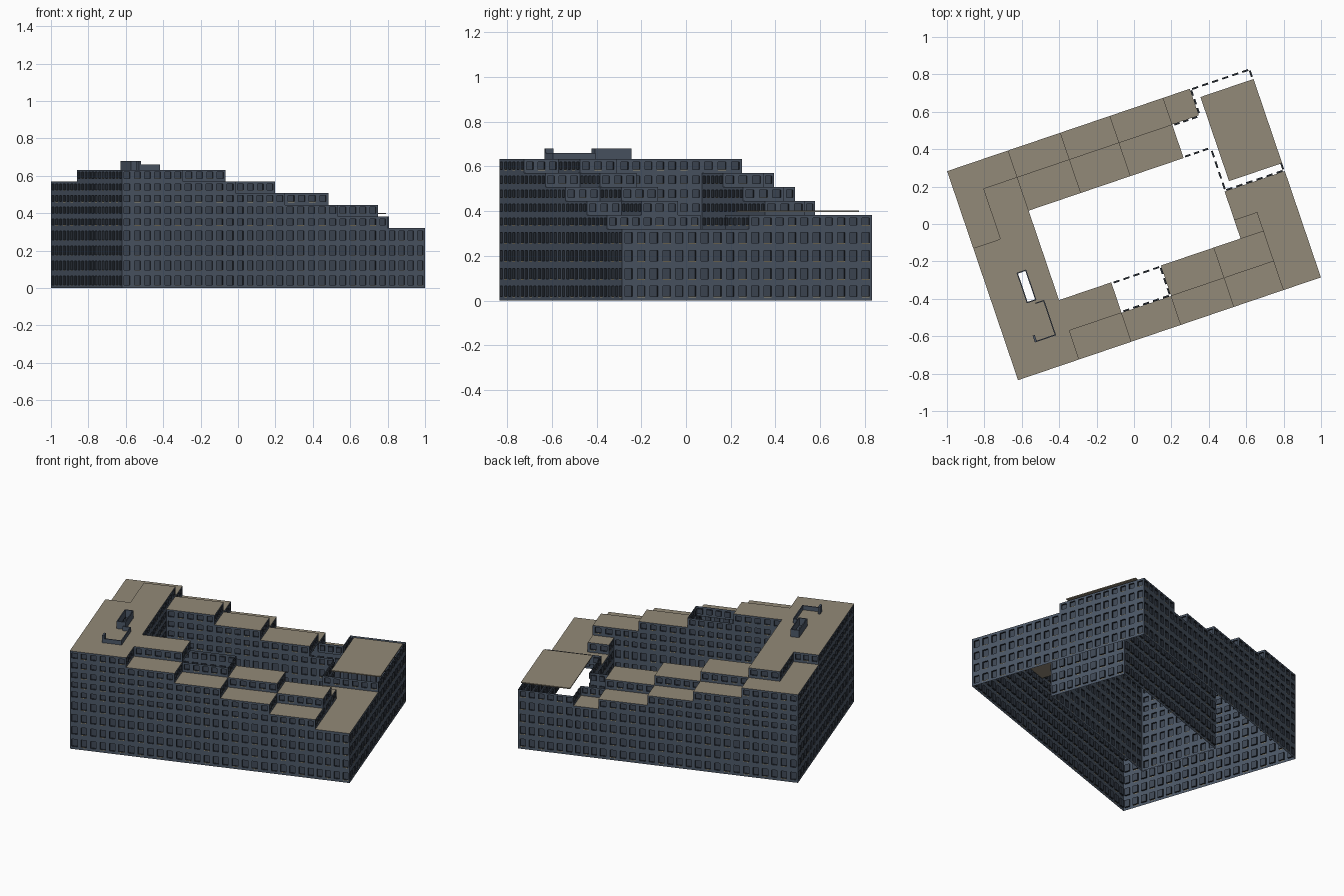
import bpy, bmesh, math
from mathutils import Vector

if bpy.data.objects.get("Cube"):
    bpy.data.objects.remove(bpy.data.objects["Cube"])

# Plan frame: u runs along the long front, v along the depth
ANGLE, ORIGIN = math.radians(18.75), (-0.62, -0.835, 0)
FLOOR = [0.08 * i for i in range(4)] + [0.32 + 0.0625 * i for i in range(6)]
STEPS = (0.345, 0.64, 0.92, 1.22, 1.5)
SHAFT_U, SHAFT_V = (0.183, 0.225), (0.38, 0.54)
US = sorted([0, 0.153, 1.37, 1.71, *STEPS, *SHAFT_U])
VS = sorted([0, 0.163, 0.335, 0.44, 0.6, 0.745, 0.84, 1.03, 1.18, *SHAFT_V])


def material(name, color):
    m = bpy.data.materials.new(name)
    m.use_nodes = True
    m.diffuse_color = (*color, 1)
    m.node_tree.nodes["Principled BSDF"].inputs["Base Color"].default_value = (*color, 1)
    return m


MATS = [material("slate wall", (0.073, 0.096, 0.135)),
        material("tan roof", (0.29, 0.252, 0.188)),
        material("dark reveal", (0.02, 0.025, 0.034)),
        material("window pane", (0.05, 0.066, 0.093)),
        material("pale sill", (0.42, 0.36, 0.23))]
WALL, ROOF, REVEAL, PANE, SILL = range(5)


def quad(bm, pts, normal, mat):
    pts = [Vector(p) for p in pts]
    if (pts[1] - pts[0]).cross(pts[2] - pts[0]).dot(normal) < 0:
        pts.reverse()
    bm.faces.new([bm.verts.new(p) for p in pts]).material_index = mat


def finish(bm, name):
    bmesh.ops.remove_doubles(bm, verts=bm.verts, dist=1e-5)
    mesh = bpy.data.meshes.new(name)
    bm.to_mesh(mesh)
    bm.free()
    for m in MATS:
        mesh.materials.append(m)
    obj = bpy.data.objects.new(name, mesh)
    obj.location, obj.rotation_euler = ORIGIN, (0, 0, ANGLE)
    bpy.context.collection.objects.link(obj)
    return obj


def level(u, v):
    """Storeys and whether the part is roofed."""
    s = sum(u > b for b in STEPS)
    if v < 0.163:
        return 9 - s, True
    if v < 0.335:
        return (9, 9, 8, 7, 6, 4)[s], s != 2
    if v > 1.03:
        return (5, False) if u > 1.37 else (8 - max(s, 0), True)
    if v > 0.84 and s >= 4:
        return 5, False
    if v > 0.84:
        return (8 if u < 0.153 else 9 - s), True
    if u < 0.345:
        return (8 if u < 0.153 and v > 0.745 else 9), True
    if u > 1.37:
        if v > 0.6:
            return 5, False
        return (5 if u < 1.5 and v < 0.44 else 4), True
    return 0, False


def wall(bm, along_u, line, t0, t1, lo, hi, side):
    """Wall with one row of recessed windows per storey."""
    normal = Vector((0, side, 0)) if along_u else Vector((side, 0, 0))

    def at(t, z, depth=0):
        d = line - side * depth
        return (t, d, z) if along_u else (d, t, z)

    def panel(a, b, c, d, mat, depth=0):
        quad(bm, [at(a, c, depth), at(b, c, depth), at(b, d, depth), at(a, d, depth)], normal, mat)

    n = max(1, round((t1 - t0) / 0.058))
    w = (t1 - t0) / n
    for i in range(lo, hi):
        z0, z1 = FLOOR[i], FLOOR[i + 1]
        sill, base, head = z0 + 0.013, z0 + 0.017, z1 - 0.2 * (z1 - z0)
        panel(t0, t1, z0, sill, WALL)
        panel(t0, t1, head, z1, WALL)
        for k in range(n):
            a, e = t0 + k * w, t0 + (k + 1) * w
            b, c = a + 0.2 * w, e - 0.2 * w
            panel(a, b, sill, head, WALL)
            panel(c, e, sill, head, WALL)
            panel(b, c, sill, base, SILL if k % 2 else WALL)
            panel(b, c, base, head, PANE, 0.01)
            mid = Vector(at((b + c) / 2, (base + head) / 2))
            rim = [(b, base), (c, base), (c, head), (b, head)]
            for (p, q), (r, s) in zip(rim, rim[1:] + rim[:1]):
                pts = [at(p, q), at(r, s), at(r, s, 0.01), at(p, q, 0.01)]
                quad(bm, pts, mid - Vector(pts[0]).lerp(Vector(pts[1]), 0.5), REVEAL)


def centre(ticks, i):
    return (ticks[i] + ticks[i + 1]) / 2


def wall_runs(bm, along_u):
    """Join neighbouring edges with the same rise into one wall."""
    lines, ticks = (VS, US) if along_u else (US, VS)

    def storeys(i, t):
        if not 0 <= i < len(lines) - 1:
            return 0
        d = centre(lines, i)
        return level(t, d)[0] if along_u else level(d, t)[0]

    for i, line in enumerate(lines):
        start, last = 0, None
        for k in range(len(ticks)):
            rise = None
            if k < len(ticks) - 1:
                t = centre(ticks, k)
                rise = (storeys(i - 1, t), storeys(i, t))
            if rise != last:
                if last and last[0] != last[1]:
                    wall(bm, along_u, line, ticks[start], ticks[k], min(last), max(last),
                         1 if last[0] > last[1] else -1)
                start, last = k, rise


# Outer, courtyard and setback walls
bm = bmesh.new()
wall_runs(bm, True)
wall_runs(bm, False)
finish(bm, "walls")

# Stepped roof terraces, open over the shaft
bm = bmesh.new()
for i in range(len(US) - 1):
    for j in range(len(VS) - 1):
        u, v = centre(US, i), centre(VS, j)
        storeys, roofed = level(u, v)
        in_shaft = SHAFT_U[0] < u < SHAFT_U[1] and SHAFT_V[0] < v < SHAFT_V[1]
        if roofed and storeys and not in_shaft:
            z = FLOOR[storeys]
            quad(bm, [(US[i], VS[j], z), (US[i + 1], VS[j], z),
                      (US[i + 1], VS[j + 1], z), (US[i], VS[j + 1], z)], Vector((0, 0, 1)), ROOF)
finish(bm, "roof_terraces")


def box(name, u0, u1, v0, v1, z0, z1, mat):
    bm = bmesh.new()
    bmesh.ops.create_cube(bm, size=1)
    for p in bm.verts:
        p.co = Vector((u1 if p.co.x > 0 else u0, v1 if p.co.y > 0 else v0, z1 if p.co.z > 0 else z0))
    for f in bm.faces:
        f.material_index = mat
    finish(bm, name)


# Raised corner roof
box("corner_roof", 1.41, 1.71, 0.645, 1.12, 0.396, 0.402, ROOF)

# Light shaft and screen walls on the top roof
TOP, T = FLOOR[9], 0.006
(su0, su1), (sv0, sv1) = SHAFT_U, SHAFT_V
for k, u in enumerate((su0 - T, su1)):
    box(f"shaft_long_wall_{k + 1}", u, u + T, sv0, sv1, TOP, 0.68, WALL)
for k, v in enumerate((sv0 - T, sv1)):
    box(f"shaft_end_wall_{k + 1}", su0 - T, su1 + T, v, v + T, TOP, 0.68, WALL)
box("screen_long_wall", 0.264, 0.27, 0.168, 0.362, TOP, 0.66, WALL)
box("screen_front_wall", 0.15, 0.27, 0.162, 0.168, TOP, 0.66, WALL)
box("screen_back_wall", 0.22, 0.27, 0.356, 0.362, TOP, 0.66, WALL)
box("screen_post", 0.15, 0.162, 0.162, 0.2, TOP, 0.68, WALL)
